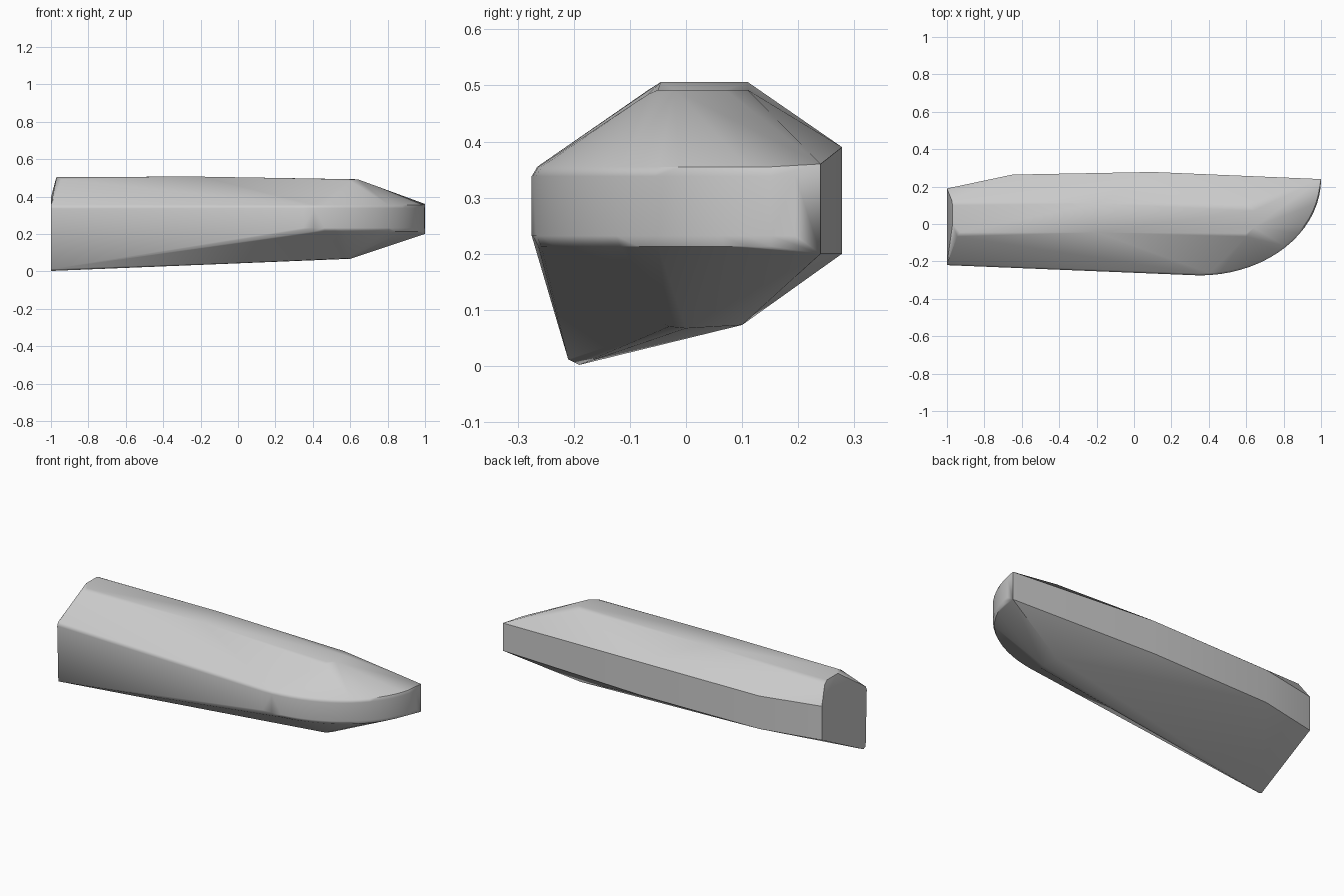
import bpy, bmesh, math

cube = bpy.data.objects.get("Cube")
if cube:
    bpy.data.objects.remove(cube, do_unlink=True)

grey = bpy.data.materials.new("light_grey")
grey.use_nodes = True
colour = (0.6, 0.6, 0.6, 1)
grey.diffuse_color = colour
grey.node_tree.nodes["Principled BSDF"].inputs["Base Color"].default_value = colour


def nose_band(steps=18):
    """Curved front band that sweeps back to the pointed tip, with softened rims."""
    pts = []
    for i in range(steps + 1):
        t = math.pi / 2 * i / steps
        s, c = math.sin(t), math.cos(t)
        for inset, low, high in ((0, 0.232, 0.338), (0.01, 0.213, 0.355)):
            x = 0.35 + (0.65 - inset * 0.6) * s
            y = 0.24 - (0.515 - inset) * c
            pts += [(x, y, low), (x, y, high)]
    return pts


# Blunt end and its leaning upper part
blunt_end = [
    (-1, -0.21, 0.012), (-1, -0.19, 0.002), (-1, -0.22, 0.335),
    (-1, -0.212, 0.355), (-1, 0.19, 0.2), (-1, 0.19, 0.395),
]
# Back wall, slightly bowed along its length
back_wall = [(x, y, z) for x, y in ((-0.65, 0.264), (0.1, 0.278))
             for z in (0.2, 0.39)]
back_wall += [(1, 0.24, 0.2), (1, 0.24, 0.36)]
# Flat top with a small chamfer
top_deck = [
    (-0.93, -0.045, 0.505), (-0.97, 0, 0.505), (-0.97, 0.1, 0.505),
    (-0.945, -0.067, 0.492), (-0.975, 0.128, 0.49),
    (-0.2, -0.045, 0.506), (-0.2, 0.11, 0.506),
    (0.6, -0.05, 0.492), (0.64, -0.02, 0.492), (0.64, 0.07, 0.492),
    (0.6, 0.11, 0.492), (0.6, -0.068, 0.484),
]
# Keel facet under the nose
keel = [(0.58, -0.03, 0.07), (0.6, 0, 0.067), (0.6, 0.1, 0.073)]

bm = bmesh.new()
for p in nose_band() + blunt_end + back_wall + top_deck + keel:
    bm.verts.new(p)
hull = bmesh.ops.convex_hull(bm, input=bm.verts)
unused = {v for v in hull["geom_interior"] + hull["geom_unused"]
          if isinstance(v, bmesh.types.BMVert)}
bmesh.ops.delete(bm, geom=list(unused), context="VERTS")
bmesh.ops.dissolve_limit(bm, angle_limit=math.radians(1),
                         verts=bm.verts, edges=bm.edges)
bmesh.ops.recalc_face_normals(bm, faces=bm.faces)

mesh = bpy.data.meshes.new("tapered_body")
bm.to_mesh(mesh)
bm.free()
mesh.materials.append(grey)
body = bpy.data.objects.new("tapered_body", mesh)
bpy.context.collection.objects.link(body)

# Soft shading over the chamfers, crisp at the back and end
bpy.ops.object.select_all(action="DESELECT")
body.select_set(True)
bpy.context.view_layer.objects.active = body
bpy.ops.object.shade_smooth_by_angle(angle=math.radians(32))
normals = body.modifiers.new("soft_normals", "WEIGHTED_NORMAL")
normals.keep_sharp = True
